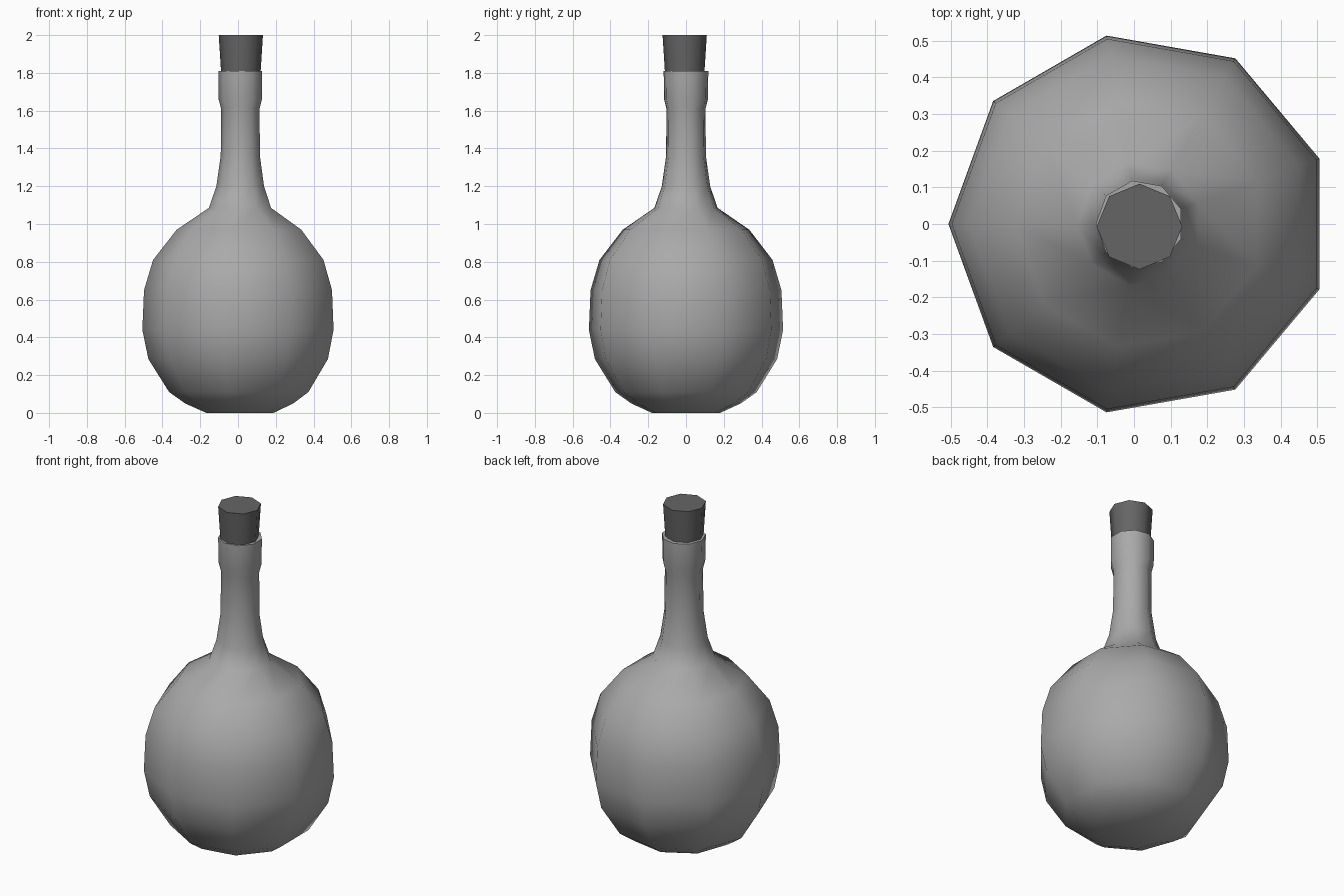
import bpy, bmesh
from math import pi, cos, sin, radians

if "Cube" in bpy.data.objects:
    bpy.data.objects.remove(bpy.data.objects["Cube"])

def lathe(name, profile, sides, centre, start, angle, grey, cap_top=True):
    """Sweep (radius, z) points round a vertical axis, with capped ends."""
    bm = bmesh.new()
    rings = []
    for r, z in profile:
        rings.append([bm.verts.new((centre[0] + r * cos(start + 2 * pi * i / sides),
                                    centre[1] + r * sin(start + 2 * pi * i / sides), z))
                      for i in range(sides)])
    for a, b in zip(rings, rings[1:]):
        for i in range(sides):
            j = (i + 1) % sides
            bm.faces.new((a[i], a[j], b[j], b[i]))
    bm.faces.new(rings[0][::-1])
    if cap_top:
        bm.faces.new(rings[-1])
    mesh = bpy.data.meshes.new(name)
    bm.to_mesh(mesh)
    bm.free()
    mat = bpy.data.materials.new(name + "_grey")
    mat.diffuse_color = (grey, grey, grey, 1)
    mat.use_nodes = True
    mat.node_tree.nodes["Principled BSDF"].inputs["Base Color"].default_value = mat.diffuse_color
    mesh.materials.append(mat)
    obj = bpy.data.objects.new(name, mesh)
    bpy.context.collection.objects.link(obj)
    bpy.ops.object.select_all(action='DESELECT')
    obj.select_set(True)
    bpy.context.view_layer.objects.active = obj
    bpy.ops.object.shade_smooth_by_angle(angle=radians(angle))
    return obj

# Nine-sided round flask: belly, flared shoulder, neck, lip and inner rim
flask_profile = [
    (0.183, 0), (0.295, 0.05), (0.38, 0.11), (0.49, 0.285), (0.522, 0.44),
    (0.513, 0.65), (0.465, 0.81), (0.34, 0.97), (0.17, 1.085), (0.13, 1.2),
    (0.107, 1.36), (0.105, 1.61), (0.118, 1.66), (0.12, 1.81), (0.095, 1.81),
    (0.09, 1.74)]
lathe("flask", flask_profile, 9, (0.0155, 0), pi, 75, 0.4, cap_top=False)

# Eight-sided tapered stopper, pushed into the neck
lathe("stopper", [(0.098, 1.73), (0.105, 1.81), (0.117, 2.0)],
      8, (0.015, -0.007), 0, 50, 0.13)
